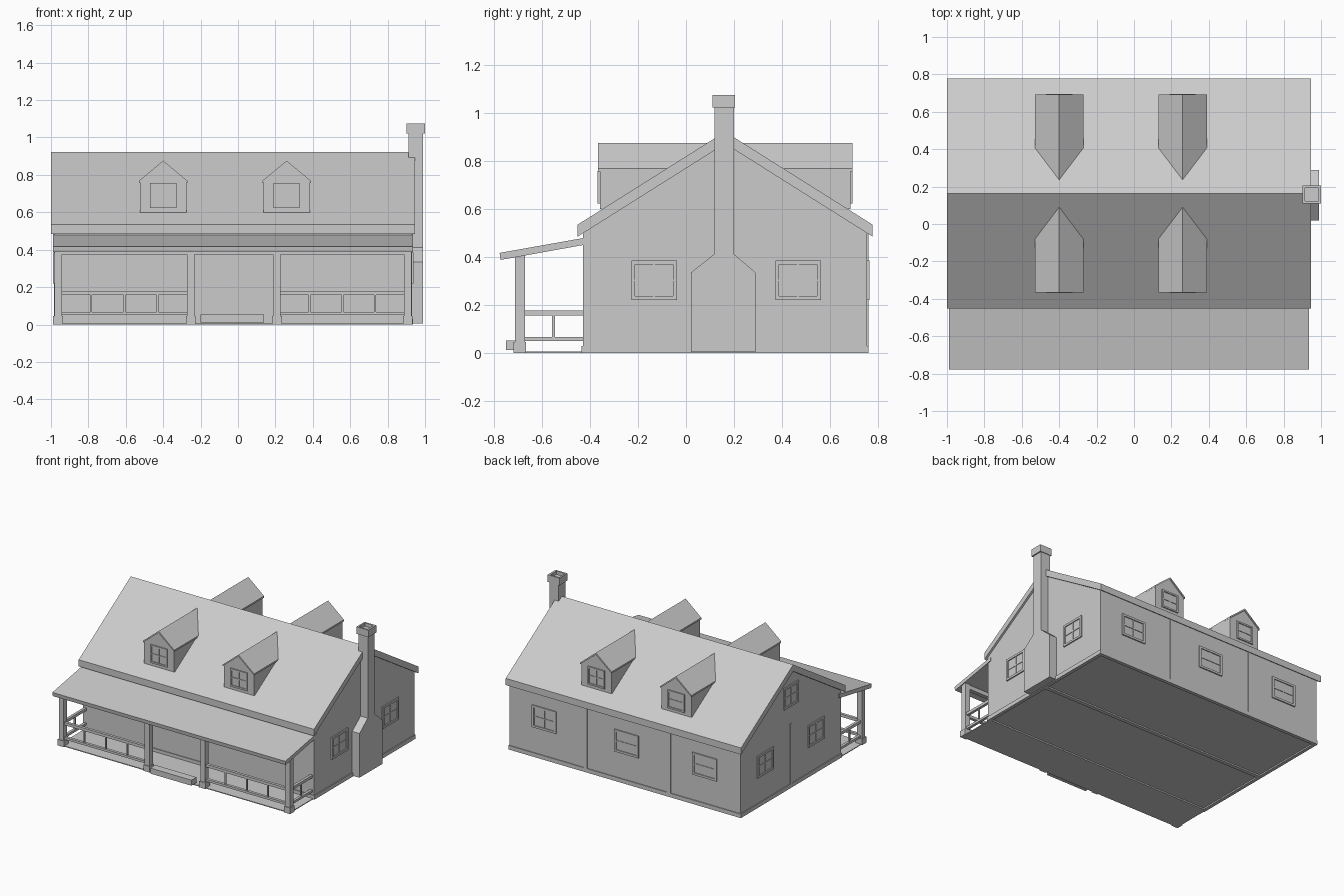
import bpy, bmesh
from mathutils import Vector

if "Cube" in bpy.data.objects:
    bpy.data.objects.remove(bpy.data.objects["Cube"])

RIDGE_Y, SLOPE, RIDGE_Z = 0.163, 0.63, 0.922
WX0, WX1, WY0, WY1 = -0.98, 0.93, -0.43, 0.755


def box(name, x0, x1, y0, y1, z0, z1):
    return prism(name, [(y0, z0), (y1, z0), (y1, z1), (y0, z1)], 'X', x0, x1)


def prism(name, pts, axis, a, b):
    """Extrude a profile: (y, z) along X, or (x, z) along Y."""
    def put(p, t):
        return (t, p[0], p[1]) if axis == 'X' else (p[0], t, p[1])
    bm = bmesh.new()
    lo = [bm.verts.new(put(p, a)) for p in pts]
    hi = [bm.verts.new(put(p, b)) for p in pts]
    bm.faces.new(lo)
    bm.faces.new(hi[::-1])
    n = len(pts)
    for i in range(n):
        j = (i + 1) % n
        bm.faces.new((lo[j], lo[i], hi[i], hi[j]))
    bmesh.ops.recalc_face_normals(bm, faces=bm.faces)
    me = bpy.data.meshes.new(name)
    bm.to_mesh(me)
    bm.free()
    ob = bpy.data.objects.new(name, me)
    bpy.context.collection.objects.link(ob)
    return ob


def window(name, axis, plane, sign, c, z, w, h, t=0.016):
    """Frame, cross bars and glass on a wall facing +/- axis."""
    def bar(part, u0, u1, z0, z1, d):
        p0, p1 = sorted((plane - sign * 0.004, plane + sign * d))
        if axis == 'X':
            box(name + part, p0, p1, u0, u1, z0, z1)
        else:
            box(name + part, u0, u1, p0, p1, z0, z1)
    u0, u1, z0, z1 = c - w / 2, c + w / 2, z - h / 2, z + h / 2
    bar("_glass", u0 + t, u1 - t, z0 + t, z1 - t, 0.002)
    bar("_frame_left", u0, u0 + t, z0, z1, 0.009)
    bar("_frame_right", u1 - t, u1, z0, z1, 0.009)
    bar("_sill", u0 + t, u1 - t, z0, z0 + t, 0.009)
    bar("_head", u0 + t, u1 - t, z1 - t, z1, 0.009)
    bar("_mullion", c - 0.004, c + 0.004, z0 + t, z1 - t, 0.005)
    bar("_crossbar", u0 + t, u1 - t, z - 0.004, z + 0.004, 0.006)


def roof_z(y):
    return RIDGE_Z - SLOPE * abs(y - RIDGE_Y)


# House body and main gable roof
T = 0.05
prism("house_walls", [(WY0, 0.01), (WY1, 0.01), (WY1, roof_z(WY1) - 0.03),
      (RIDGE_Y, RIDGE_Z - 0.03), (WY0, roof_z(WY0) - 0.03)], 'X', WX0, WX1)
E0, E1 = -0.452, 0.778
prism("main_roof", [(E0, roof_z(E0)), (RIDGE_Y, RIDGE_Z), (E1, roof_z(E1)),
      (E1, roof_z(E1) - T), (RIDGE_Y, RIDGE_Z - T), (E0, roof_z(E0) - T)], 'X', -1.0, 0.945)

# Base boards, floor beam, battens
b = 0.006
box("front_base_board", WX0 - b, WX1 + b, WY0 - b, WY0 + 0.02, 0, 0.03)
box("back_base_board", WX0 - b, WX1 + b, WY1 - 0.02, WY1 + b, 0, 0.03)
box("left_base_board", WX0 - b, WX0 + 0.02, WY0, WY1, 0, 0.03)
box("right_base_board", WX1 - 0.02, WX1 + b, WY0, WY1, 0, 0.03)
box("floor_beam", WX0, WX1, RIDGE_Y - 0.015, RIDGE_Y + 0.015, 0, 0.02)
for i, x in enumerate((0.30, -0.39)):
    box(f"back_batten_{i}", x - 0.015, x + 0.015, WY1 - 0.01, WY1 + 0.006, 0.03, 0.51)
box("left_batten", WX0 - 0.005, WX0 + 0.01, 0.155, 0.171, 0.03, 0.48)

# Wall windows
for i, x in enumerate((0.64, -0.04, -0.685)):
    window(f"back_window_{i}", 'Y', WY1, 1, x, 0.303, 0.2, 0.165)
for i, y in enumerate((-0.133, 0.467)):
    window(f"right_window_{i}", 'X', WX1, 1, y, 0.303, 0.19, 0.165)
    window(f"left_window_{i}", 'X', WX0, -1, y, 0.303, 0.19, 0.165)
window("left_gable_window", 'X', WX0, -1, RIDGE_Y, 0.69, 0.17, 0.16)

# Dormers, mirrored about the ridge
for side, s in (("front", -1), ("back", 1)):
    def my(d):
        return RIDGE_Y + s * d
    for i, x in enumerate((-0.4, 0.26)):
        n = f"{side}_dormer_{i}"
        prism(n + "_walls", [(x - .124, .60), (x + .124, .60), (x + .124, .765),
              (x, .865), (x - .124, .765)], 'Y', my(0.522), my(0.06))
        prism(n + "_roof", [(x - .13, .768), (x, .876), (x + .13, .768),
              (x + .13, .756), (x, .862), (x - .13, .756)], 'Y', my(0.53), my(0.06))
        window(n + "_window", 'Y', my(0.522), s, x, 0.69, 0.14, 0.135, 0.012)

# Chimney with stepped shoulder and open cap
prism("chimney_base", [(.02, .005), (.29, .005), (.29, .335), (.2, .412), (.118, .412), (.02, .335)],
      'X', 0.925, 0.99)
box("chimney_shaft", 0.912, 0.99, 0.118, 0.2, 0.40, 1.05)
for n, d in (("left", (.902, .914, .11, .205)), ("right", (.986, 1.0, .11, .205)),
             ("front", (.914, .986, .11, .122)), ("back", (.914, .986, .193, .205))):
    box("chimney_cap_" + n, *d, 1.022, 1.075)

# Porch roof, deck, beam and step
prism("porch_roof", [(-.777, .417), (-.40, .484), (-.40, .455), (-.772, .388)], 'X', -0.99, 0.935)
box("porch_deck", -0.98, 0.925, -0.71, WY0, 0.0, 0.006)
box("porch_beam", -0.98, 0.925, -0.708, -0.677, 0.375, 0.41)
box("porch_step", -0.2, 0.14, -0.75, -0.69, 0.012, 0.053)

# Porch posts with footings
posts = (-0.962, -0.252, 0.208, 0.908)
for i, x in enumerate(posts):
    box(f"porch_post_{i}", x - .02, x + .02, -.713, -.672, 0, .41)
    box(f"post_footing_{i}", x - .026, x + .026, -.719, -.666, 0, .045)

# Railings: front bays and both ends
for side, xa, xb in (("left", posts[0], posts[1]), ("right", posts[2], posts[3])):
    box(side + "_top_rail", xa, xb, -.703, -.682, .157, .178)
    box(side + "_bottom_rail", xa, xb, -.703, -.682, .05, .067)
    for k in range(1, 4):
        x = xa + (xb - xa) * k / 4
        box(f"{side}_baluster_{k}", x - .005, x + .005, -.697, -.687, .06, .165)
for side, x in (("left", posts[0]), ("right", posts[3])):
    box(side + "_end_top_rail", x - .01, x + .01, -.69, WY0, .157, .178)
    box(side + "_end_bottom_rail", x - .01, x + .01, -.69, WY0, .05, .067)
    box(side + "_end_baluster", x - .005, x + .005, -.558, -.547, .06, .165)
